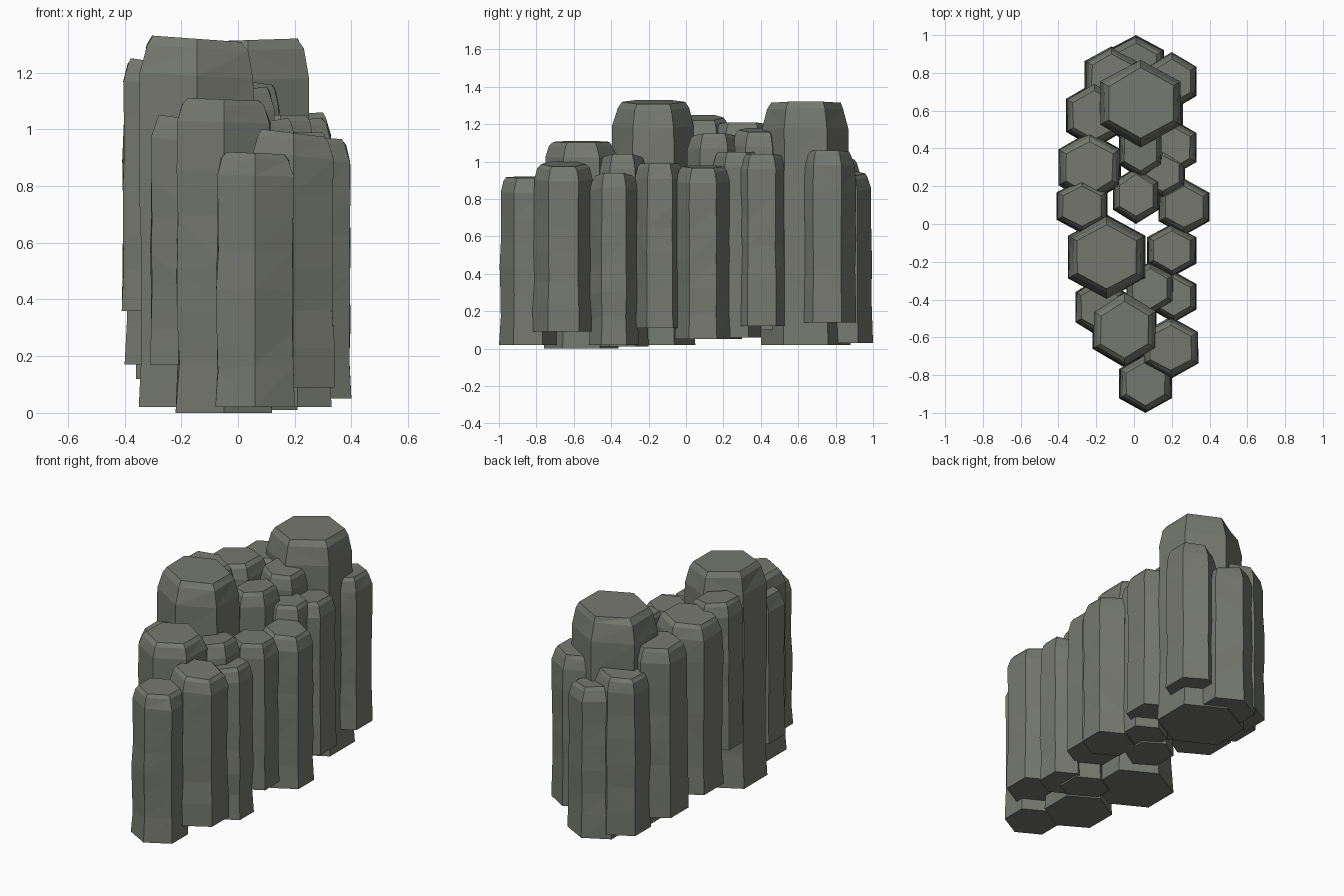
import bpy, bmesh, math, random

if "Cube" in bpy.data.objects:
    bpy.data.objects.remove(bpy.data.objects["Cube"])

random.seed(4)

rock = bpy.data.materials.new("grey_green_rock")
rock.diffuse_color = (0.18, 0.19, 0.16, 1)
rock.use_nodes = True
rock.node_tree.nodes["Principled BSDF"].inputs["Base Color"].default_value = rock.diffuse_color


def column(name, x0, x1, y0, y1, bottom, top, bevel=0.08, shrink=0.74):
    """Rough hexagonal pillar filling the given extents, with a chamfered top."""
    cx, cy, hx, hy = (x0 + x1) / 2, (y0 + y1) / 2, (x1 - x0) / 2, (y1 - y0) / 2
    span = top - bevel - bottom
    levels = [(bottom, 1.0)]
    for i in range(1, 6):
        levels.append((bottom + span * i / 6, random.uniform(0.94, 0.985)))
    levels += [(top - bevel, 0.96), (top - bevel * 0.25, shrink + 0.1), (top, shrink)]
    tilt = random.uniform(-0.02, 0.02)
    bm = bmesh.new()
    rings = []
    for n, (z, s) in enumerate(levels):
        ring = []
        for k in range(6):
            a = math.radians(30 + 60 * k)
            ux, uy = math.cos(a) / math.cos(math.radians(30)), math.sin(a)
            j = s if n == 0 else s + random.uniform(-0.025, 0.025)
            dz = 0 if n == 0 else random.uniform(-0.015, 0.015)
            if n >= 6:
                dz = tilt * ux - abs(tilt)
            ring.append(bm.verts.new((cx + hx * ux * j, cy + hy * uy * j, z + dz)))
        rings.append(ring)
    bm.faces.new(rings[0][::-1])
    for a, b in zip(rings, rings[1:]):
        for k in range(6):
            m = (k + 1) % 6
            bm.faces.new((a[k], a[m], b[m], b[k]))
    bm.faces.new(rings[-1])
    # split the warped side quads into facets
    bmesh.ops.triangulate(bm, faces=[f for f in bm.faces if len(f.verts) == 4])
    mesh = bpy.data.meshes.new(name)
    bm.to_mesh(mesh)
    bm.free()
    mesh.materials.append(rock)
    bpy.context.collection.objects.link(bpy.data.objects.new(name, mesh))


# front group
column("front_column", -0.08, 0.20, -1.00, -0.69, 0.02, 0.92)
column("front_right_column", 0.05, 0.34, -0.82, -0.49, 0.09, 1.00)
column("front_broad_column", -0.22, 0.12, -0.76, -0.36, 0.00, 1.11)
column("front_left_column", -0.31, -0.05, -0.60, -0.28, 0.17, 1.05)
column("front_inner_column", -0.04, 0.21, -0.48, -0.20, 0.01, 1.04)

# right flank
column("right_column_1", 0.09, 0.33, -0.52, -0.25, 0.02, 0.94)
column("right_column_2", 0.07, 0.33, -0.28, 0.00, 0.11, 0.99)
column("right_column_3", 0.13, 0.40, -0.06, 0.24, 0.05, 0.98)
column("right_column_4", 0.06, 0.33, 0.25, 0.56, 0.12, 1.04)
column("right_column_5", 0.07, 0.33, 0.60, 0.91, 0.14, 1.06)

# left flank
column("left_column_1", -0.41, -0.14, -0.05, 0.24, 0.36, 1.25)
column("left_column_2", -0.40, -0.07, 0.11, 0.49, 0.17, 1.21)
column("left_column_3", -0.36, -0.06, 0.40, 0.75, 0.12, 1.14)
column("left_column_4", -0.26, 0.02, 0.63, 0.94, 0.06, 1.02)

# centre fill
column("centre_column_1", -0.11, 0.13, 0.00, 0.30, 0.05, 1.15)
column("centre_column_2", -0.08, 0.15, 0.24, 0.54, 0.10, 1.18)
column("centre_column_3", 0.03, 0.27, 0.14, 0.40, 0.06, 1.05)
column("back_column", -0.14, 0.16, 0.68, 1.00, 0.03, 0.95)

# tall bulky columns
column("tall_front_column", -0.35, 0.06, -0.40, 0.05, 0.02, 1.33, 0.13, 0.76)
column("tall_back_column", -0.19, 0.26, 0.40, 0.88, 0.02, 1.32, 0.14, 0.76)
